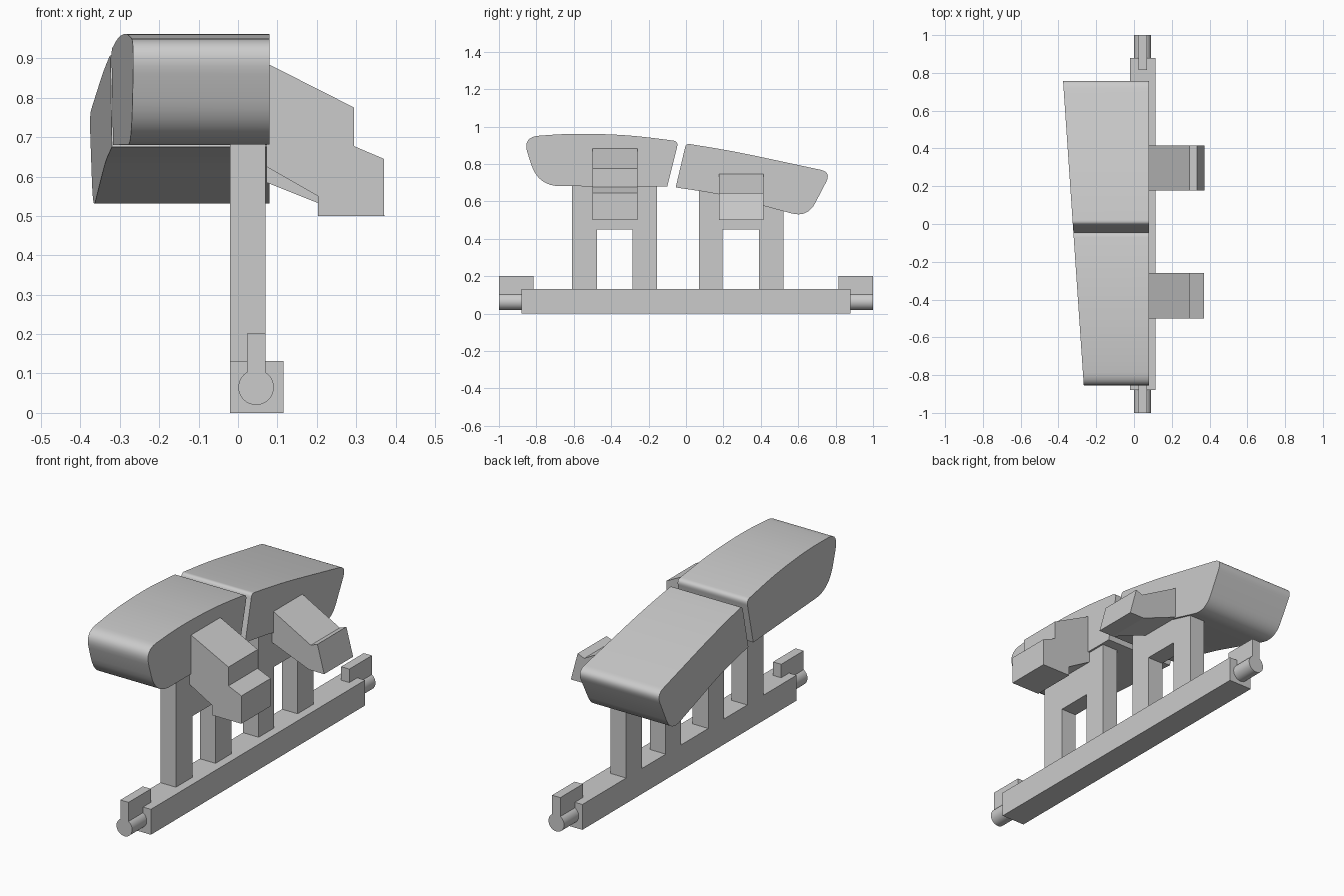
import bpy
import bmesh
import math
from mathutils import Vector

cube = bpy.data.objects.get("Cube")
if cube:
    bpy.data.objects.remove(cube, do_unlink=True)

grey = bpy.data.materials.new("plain grey")
grey.use_nodes = True
grey.diffuse_color = (0.6, 0.6, 0.6, 1)
grey.node_tree.nodes["Principled BSDF"].inputs["Base Color"].default_value = (0.6, 0.6, 0.6, 1)


def prism(name, start, end, smooth=False):
    """Solid between two matching outlines of 3D points."""
    bm = bmesh.new()
    a = [bm.verts.new(p) for p in start]
    b = [bm.verts.new(p) for p in end]
    bm.faces.new(a)
    bm.faces.new(b[::-1])
    for i in range(len(a)):
        j = (i + 1) % len(a)
        bm.faces.new((a[i], b[i], b[j], a[j]))
    bmesh.ops.recalc_face_normals(bm, faces=bm.faces[:])
    mesh = bpy.data.meshes.new(name)
    bm.to_mesh(mesh)
    bm.free()
    mesh.materials.append(grey)
    obj = bpy.data.objects.new(name, mesh)
    bpy.context.collection.objects.link(obj)
    if smooth:
        bpy.ops.object.select_all(action='DESELECT')
        obj.select_set(True)
        bpy.context.view_layer.objects.active = obj
        bpy.ops.object.shade_smooth_by_angle(angle=math.radians(30))
    return obj


def box(name, x0, x1, y0, y1, z0, z1):
    ring = [(x0, z0), (x1, z0), (x1, z1), (x0, z1)]
    return along_y(name, ring, y0, y1)


def along_y(name, outline, y0, y1, smooth=False):
    return prism(name, [(x, y0, z) for x, z in outline],
                 [(x, y1, z) for x, z in outline], smooth)


def rounded(corners, steps=8):
    """Round each (y, z, reach) corner with a quadratic curve."""
    out = []
    for i, (y, z, reach) in enumerate(corners):
        p = Vector((y, z))
        if not reach:
            out.append(p)
            continue
        before = Vector(corners[i - 1][:2])
        after = Vector(corners[(i + 1) % len(corners)][:2])
        s = p + (before - p).normalized() * reach
        e = p + (after - p).normalized() * reach
        for k in range(steps + 1):
            t = k / steps
            out.append(s * (1 - t) ** 2 + p * 2 * t * (1 - t) + e * t * t)
    return out


def pad(name, corners):
    """Cushion with a straight inner side and a slanted outer side."""
    pts = rounded(corners)
    prism(name, [(0.08, y, z) for y, z in pts],
          [(-0.324 - 0.068 * y, y, z) for y, z in pts], True)


# Cushions
pad("front_pad", [(-0.1, 0.68, 0), (-0.04, 0.922, 0.03), (-0.3, 0.955, 0.13),
                  (-0.6, 0.965, 0.13), (-0.875, 0.945, 0.09), (-0.79, 0.682, 0.12)])
pad("rear_pad", [(-0.055, 0.675, 0), (0, 0.91, 0.022), (0.25, 0.87, 0.15),
                 (0.777, 0.757, 0.06), (0.65, 0.513, 0.09), (0.18, 0.64, 0.1)])

# Base rail
box("base_rail", -0.02, 0.115, -0.88, 0.88, 0, 0.132)

# Arched supports under each cushion
for name, y0, y1, y2, y3, top0, top1 in (
        ("front_support", -0.61, -0.475, -0.285, -0.155, 0.7, 0.7),
        ("rear_support", 0.07, 0.195, 0.39, 0.52, 0.68, 0.58)):
    arch = [(y0, 0.13), (y1, 0.13), (y1, 0.45), (y2, 0.45),
            (y2, 0.13), (y3, 0.13), (y3, top1), (y0, top0)]
    prism(name, [(-0.02, y, z) for y, z in arch], [(0.07, y, z) for y, z in arch])

# Side brackets
along_y("front_bracket", [(0.072, 0.888), (0.295, 0.775), (0.295, 0.677), (0.37, 0.645),
                          (0.37, 0.5), (0.203, 0.5), (0.203, 0.55), (0.072, 0.625)],
        -0.5, -0.26)
along_y("rear_bracket", [(0.072, 0.752), (0.295, 0.63), (0.333, 0.645), (0.372, 0.5),
                         (0.285, 0.5), (0.072, 0.585)], 0.177, 0.415)

# End pins and their upright tabs
circle = [(0.046 + 0.045 * math.cos(math.tau * i / 32),
           0.065 + 0.045 * math.sin(math.tau * i / 32)) for i in range(32)]
for label, side in (("front", -1), ("rear", 1)):
    along_y(label + "_pin", circle, side * 0.87, side, True)
    box(label + "_tab", 0.023, 0.07, side * 0.815, side, 0.1, 0.202)
